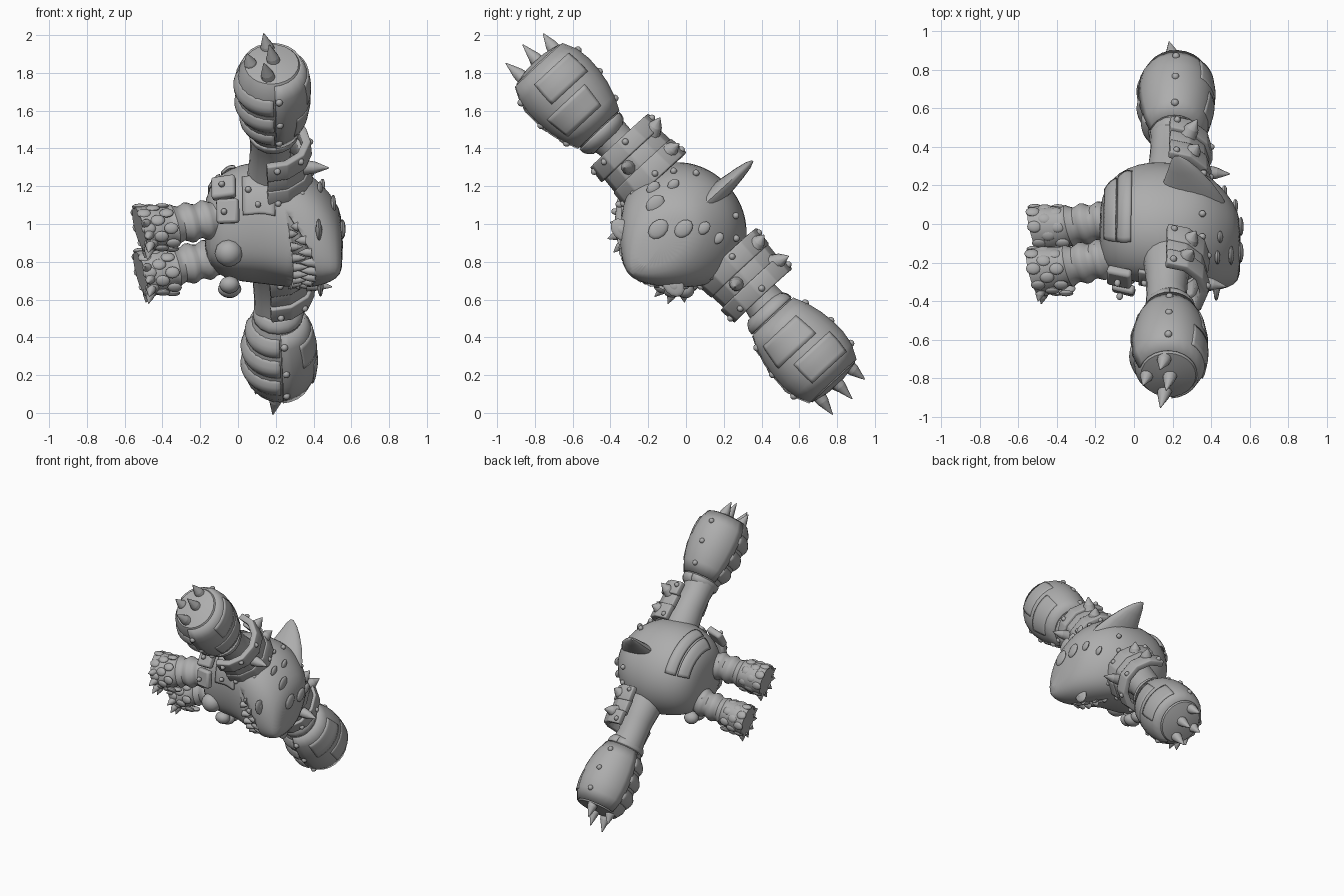
import bpy, bmesh, math
from math import pi, sin, cos, radians
from mathutils import Matrix, Vector
from mathutils.bvhtree import BVHTree

if "Cube" in bpy.data.objects:
    bpy.data.objects.remove(bpy.data.objects["Cube"])

grey = bpy.data.materials.new("plain_grey")
grey.use_nodes = True
grey.diffuse_color = (0.42, 0.42, 0.42, 1)
grey.node_tree.nodes["Principled BSDF"].inputs["Base Color"].default_value = (0.42, 0.42, 0.42, 1)

# The figure is built upright (x = its left, y = back, z = up), then laid on its side
POSE = Matrix(((0.037, 0, 1, 0), (0.686, 0.727, 0, 0), (-0.727, 0.686, 0, 1), (0, 0, 0, 1)))


def make(name, bm, mirror=False, bevel=0, thick=0, angle=40):
    """Turn a bmesh into an object, optionally with its mirrored twin."""
    bmesh.ops.recalc_face_normals(bm, faces=bm.faces)
    result = []
    for s, tag in ((1, "left_"), (-1, "right_")) if mirror else ((1, ""),):
        part = bm.copy()
        if s < 0:
            bmesh.ops.scale(part, vec=(-1, 1, 1), verts=part.verts)
            bmesh.ops.reverse_faces(part, faces=part.faces)
        mesh = bpy.data.meshes.new(tag + name)
        part.to_mesh(mesh)
        part.free()
        mesh.shade_smooth()
        mesh.set_sharp_from_angle(angle=radians(angle))
        mesh.materials.append(grey)
        ob = bpy.data.objects.new(tag + name, mesh)
        bpy.context.collection.objects.link(ob)
        ob.matrix_world = POSE
        if thick:
            m = ob.modifiers.new("thickness", "SOLIDIFY")
            m.thickness, m.offset = thick, 0
        if bevel:
            m = ob.modifiers.new("bevel", "BEVEL")
            m.width, m.segments = bevel, 2
        result.append(ob)
    bm.free()
    return result[0]


def loft(axis, rings, a0=0, a1=360, n=24, pinch=0, tilt=0):
    """Skin elliptical rings (t, c1, c2, r1, r2) along an axis; partial arcs stay open."""
    bm = bmesh.new()
    j, k = [i for i in range(3) if i != axis]
    full = a1 - a0 == 360
    rows = []
    for t, c1, c2, r1, r2 in rings:
        row = []
        for i in range(n if full else n + 1):
            a = radians(a0 + (a1 - a0) * i / n)
            p = Vector()
            p[j] = c1 + r1 * cos(a) * (1 - pinch * max(0, -sin(a)) ** 2)
            p[k] = c2 + r2 * sin(a)
            p[axis] = t - tilt * r2 * sin(a)
            row.append(bm.verts.new(p))
        rows.append(row)
    for r, q in zip(rows, rows[1:]):
        for i in range(n):
            m = (i + 1) % len(r)
            bm.faces.new((r[i], r[m], q[m], q[i]))
    if full:
        bm.faces.new(rows[0])
        bm.faces.new(rows[-1])
    return bm


def facing(loc, d):
    return Matrix.Translation(loc) @ Vector(d).to_track_quat("Z", "Y").to_matrix().to_4x4()


def blob(bm, loc, d, size):
    bmesh.ops.create_uvsphere(bm, u_segments=12, v_segments=8, radius=1,
                              matrix=facing(loc, d) @ Matrix.Diagonal((*size, 1)))


def spike(bm, base, tip, r):
    """Blunt-bodied thorn made of a stout lower cone and a sharp upper cone."""
    base, tip = Vector(base), Vector(tip)
    d = tip - base
    for lo, hi, r1, r2 in ((0, 0.5, r, r * 0.72), (0.5, 1, r * 0.72, r * 0.06)):
        bmesh.ops.create_cone(bm, cap_ends=True, segments=10, radius1=r1, radius2=r2,
                              depth=d.length * (hi - lo), matrix=facing(base + d * (lo + hi) / 2, d))


def box(bm, loc, d, size):
    bmesh.ops.create_cube(bm, size=1, matrix=facing(loc, d) @ Matrix.Diagonal((*size, 1)))


def lerp_rings(table, t):
    for p, q in zip(table, table[1:]):
        if p[0] <= t <= q[0]:
            f = (t - p[0]) / (q[0] - p[0])
            return tuple(u + (v - u) * f for u, v in zip(p, q))


def wrap_plate(name, table, axis, span, a0, a1, lift, bulge, thick, mirror=False, pinch=0):
    """Plate that follows a lofted part between two stations and two angles."""
    rings = []
    for i in range(7):
        t, c1, c2, r1, r2 = lerp_rings(table, span[0] + (span[1] - span[0]) * i / 6)
        g = lift + bulge * sin(pi * i / 6)
        rings.append((t, c1, c2, r1 + g, r2 + g))
    make(name, loft(axis, rings, a0, a1, 16, pinch), mirror=mirror, thick=thick)


# Torso and wedge-shaped head in one mass
TORSO = [(-0.18, 0, -0.04, 0.11, 0.11), (-0.155, 0, -0.04, 0.22, 0.22), (-0.08, 0, -0.025, 0.3, 0.28),
         (0.02, 0, -0.01, 0.335, 0.31), (0.13, 0, -0.01, 0.355, 0.315), (0.25, 0, -0.035, 0.35, 0.33),
         (0.36, 0, -0.07, 0.315, 0.335), (0.45, 0, -0.11, 0.26, 0.3), (0.52, 0, -0.15, 0.18, 0.25),
         (0.555, 0, -0.17, 0.1, 0.19)]
bm = loft(2, TORSO, n=40, pinch=0.34)
skin = BVHTree.FromBMesh(bm)
body = make("body", bm)
sub = body.modifiers.new("smooth", "SUBSURF")
sub.levels = sub.render_levels = 1

# Mouth: a downturned crescent cut, lined with teeth
def mouth(t):
    return Vector((0.28 * t, -0.41 + 0.21 * t * t, 0.35 - 0.1 * t * t)), 0.058 * (1 - t * t) + 0.003

arc = [mouth(i / 10) for i in range(-10, 11)]
cut = make("mouth_cutter", loft(0, [(p.x, p.y, p.z, r * 1.6, r) for p, r in arc], n=14))
cut.hide_render = cut.hide_viewport = True
m = body.modifiers.new("mouth", "BOOLEAN")
m.operation, m.object, m.solver = "DIFFERENCE", cut, "EXACT"
teeth = bmesh.new()
for i in range(-4, 5):
    p, r = mouth(i / 5.3)
    p.y += 0.035
    spike(teeth, p + Vector((0, 0, r)), p - Vector((0, 0, r * 0.35)), 0.028)
    p, r = mouth((i + 0.5) / 5.3)
    p.y += 0.035
    spike(teeth, p - Vector((0, 0, r)), p + Vector((0, 0, r * 0.35)), 0.025)
make("teeth", teeth)

# Eyes
eye = bmesh.new()
loc, nor, _, _ = skin.ray_cast(Vector((0.5, -0.6, 0.43)), Vector((-0.33, 0.36, 0)).normalized())
blob(eye, loc, nor, (0.068, 0.05, 0.015))
blob(eye, loc + nor * 0.008, nor, (0.04, 0.03, 0.018))
make("eye", eye, mirror=True)

# Back fin, swept toward the tail
fin = loft(1, [(0.08, 0, 0.3, 0.07, 0.2), (0.2, 0, 0.29, 0.06, 0.17), (0.3, 0, 0.28, 0.045, 0.125),
               (0.39, 0, 0.26, 0.032, 0.08), (0.45, 0, 0.24, 0.02, 0.045), (0.485, 0, 0.225, 0.005, 0.012)], n=16)
make("back_fin", fin)

# Oval bumps on the crown, and rivets round the body
bumps = bmesh.new()
for x, y, s in ((-0.25, 0, 0.04), (-0.19, 0.09, 0.035), (-0.18, -0.05, 0.055), (-0.07, -0.13, 0.06),
                (0.02, -0.03, 0.055), (0.09, 0.05, 0.04), (0.18, 0.07, 0.035)):
    loc, nor, _, _ = skin.ray_cast(Vector((x, y, 1)), Vector((0, 0, -1)))
    blob(bumps, loc, nor, (s * 0.75, s, 0.014))
make("crown_bumps", bumps)
studs = bmesh.new()
for a in (30, 55, 125, 150):
    d = Vector((cos(radians(a)), sin(radians(a)), 0))
    loc, nor, _, _ = skin.ray_cast(d + Vector((0, 0, 0.36)), -d)
    blob(studs, loc, nor, (0.018, 0.018, 0.018))
make("head_rivets", studs)

# Lower back plates
wrap_plate("lower_back_plate", TORSO, 2, (-0.15, -0.09), 70, 150, 0, 0.012, 0.012)
wrap_plate("upper_back_plate", TORSO, 2, (-0.08, -0.01), 70, 150, 0, 0.014, 0.012)

# Chest strap, hip armour, pouch and belt boss
wrap_plate("chest_strap", TORSO, 2, (0.03, 0.2), 180, 216, 0.005, 0, 0.02, pinch=0.34)
hip = bmesh.new()
box(hip, (-0.33, -0.07, -0.07), (-1, -0.25, -0.25), (0.13, 0.13, 0.05))
box(hip, (-0.28, -0.2, -0.05), (-0.8, -0.7, -0.25), (0.13, 0.12, 0.05))
make("hip_armour", hip, bevel=0.015)
hip = bmesh.new()
for x, y, z in ((-0.365, -0.08, -0.08), (-0.305, -0.23, -0.07), (-0.315, -0.19, 0.11), (-0.34, -0.1, 0.06)):
    blob(hip, (x, y, z), (-1, -0.5, 0), (0.017, 0.017, 0.02))
make("hip_rivets", hip)
boss = bmesh.new()
blob(boss, (-0.06, -0.29, -0.05), (0, -1, 0), (0.075, 0.075, 0.07))
make("belt_boss", boss)
pouch = bmesh.new()
for x, y, r in ((0.15, -0.31, 0.045), (0.2, -0.29, 0.052), (0.25, -0.24, 0.045)):
    blob(pouch, (x, y, -0.05), (0.5, -1, 0), (0.05, r * 1.2, 0.045))
make("hip_pouch", pouch)

# Arms
arm = loft(0, [(0.2, 0.02, 0.17, 0.13, 0.14), (0.32, 0.03, 0.18, 0.125, 0.125), (0.45, 0.03, 0.18, 0.11, 0.11),
               (0.56, 0.02, 0.18, 0.105, 0.105), (0.68, 0.01, 0.19, 0.12, 0.12)], n=20)
make("arm", arm, mirror=True)

# Shoulder guards: faceted overlapping bands with spikes and rivets
for i, (x0, x1, r) in enumerate(((0.27, 0.38, 0.2), (0.36, 0.48, 0.185), (0.46, 0.56, 0.2))):
    rings = [(x0, 0.04, 0.18, r, r), (x1, 0.04, 0.18, r * 0.95, r * 0.97)]
    make("shoulder_band_%d" % (i + 1), loft(0, rings, 0, 185, 6),
         mirror=True, thick=0.045, bevel=0.008, angle=25)
spikes, studs = bmesh.new(), bmesh.new()
spike(spikes, (0.42, -0.02, 0.35), (0.43, -0.04, 0.49), 0.042)
spike(spikes, (0.47, 0.19, 0.27), (0.5, 0.28, 0.32), 0.05)
spike(spikes, (0.34, 0.18, 0.29), (0.33, 0.26, 0.33), 0.05)
for x in (0.3, 0.53):
    for a in (10, 85, 130, 170):
        d = Vector((0, cos(radians(a)), sin(radians(a))))
        blob(studs, Vector((x, 0.04, 0.18)) + d * 0.21, d, (0.018, 0.018, 0.02))
make("shoulder_spikes", spikes, mirror=True)
make("shoulder_rivets", studs, mirror=True)

# Heavy gauntlet hands
HAND = [(x, 0, 0.2, r, r * 0.92) for x, r in ((0.6, 0.1), (0.63, 0.115), (0.7, 0.15), (0.78, 0.18), (0.88, 0.2),
                                              (1.0, 0.205), (1.1, 0.19), (1.15, 0.155), (1.17, 0.06))]
make("hand", loft(0, HAND), mirror=True)
for name, span, a0, a1, lift, bulge, thick in (
        ("gauntlet_shell", (0.68, 1.14), -75, 175, 0.002, 0.006, 0.018),
        ("outer_gauntlet_panel", (0.94, 1.08), 40, 115, 0.01, 0, 0.014),
        ("inner_gauntlet_panel", (0.76, 0.9), 60, 140, 0.01, 0, 0.014),
        ("wrist_cuff", (0.605, 0.67), 0, 359, 0.004, 0.012, 0.01),
        ("first_finger", (0.7, 0.81), 178, 288, -0.01, 0.024, 0.01),
        ("second_finger", (0.82, 0.94), 178, 288, -0.01, 0.024, 0.01),
        ("third_finger", (0.95, 1.07), 178, 288, -0.01, 0.024, 0.01)):
    wrap_plate(name, HAND, 0, span, a0, a1, lift, bulge, thick, mirror=True)

claws, studs = bmesh.new(), bmesh.new()
for y, z, tip in ((0.11, 0.19, 1.25), (0.01, 0.22, 1.28), (-0.1, 0.19, 1.27), (0.0, 0.1, 1.23)):
    spike(claws, (1.1, y, z), (tip, y * 1.2, z - 0.03), 0.046)
for x in (0.74, 0.9, 1.06):
    r = lerp_rings(HAND, x)[3] + 0.01
    for a in (0, 170):
        d = Vector((0, cos(radians(a)), sin(radians(a))))
        blob(studs, Vector((x, 0, 0.2)) + d * r, d, (0.02, 0.02, 0.02))
make("hand_claws", claws, mirror=True)
make("gauntlet_rivets", studs, mirror=True)

# Legs: wrinkled above, scaly and clawed below
rings = []
for i in range(25):
    f = i / 24
    r = 0.096 + 0.009 * cos(f * 10 * pi) if f < 0.62 else 0.096 + 0.016 * min(1, (f - 0.62) * 5)
    rings.append((-0.08 - 0.44 * f, 0.14 + 0.02 * f, -0.1 - 0.1 * f, r, r * (1 + 0.15 * f)))
make("leg", loft(2, rings, tilt=0.3), mirror=True)
scales, claws = bmesh.new(), bmesh.new()
for row, z in enumerate((-0.375, -0.435, -0.495)):
    for i in range(8):
        a = 2 * pi * (i + row / 2) / 8
        d = Vector((cos(a), sin(a), 0))
        loc = Vector((0.16 + 0.106 * cos(a), -0.19 + 0.122 * sin(a), z - 0.035 * sin(a)))
        blob(scales, loc, d, (0.031, 0.038, 0.016))
for i in range(5):
    a = radians(-150 + 30 * i)
    base = Vector((0.16 + 0.09 * cos(a), -0.19 + 0.11 * sin(a), -0.5 - 0.04 * sin(a)))
    spike(claws, base, base + Vector((0.06 * cos(a), 0.08 * sin(a), -0.015)), 0.03)
make("leg_scales", scales, mirror=True)
make("toe_claws", claws, mirror=True)
